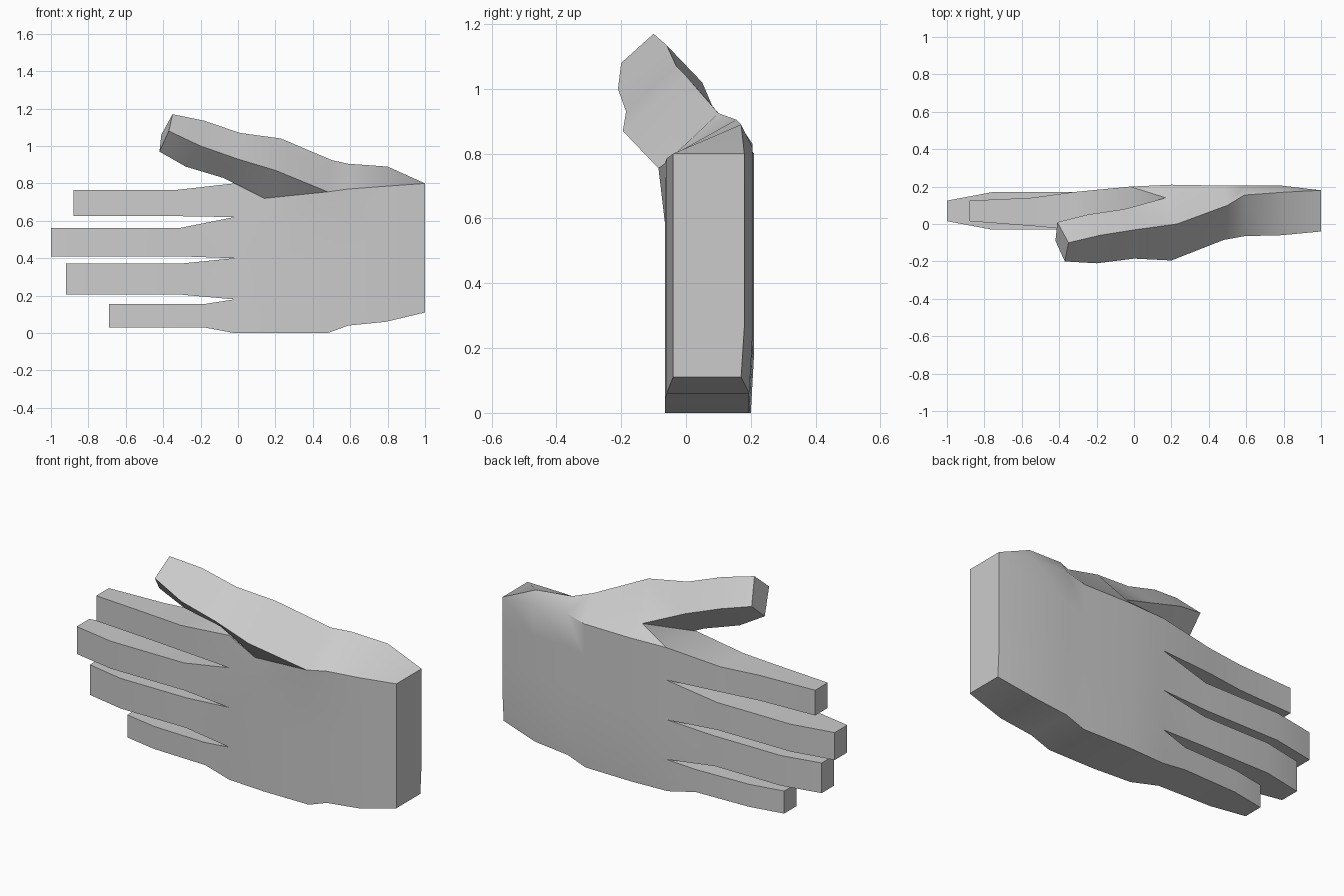
import bpy
import bmesh
from math import radians

cube = bpy.data.objects.get("Cube")
if cube:
    bpy.data.objects.remove(cube, do_unlink=True)

skin = bpy.data.materials.new("light grey")
skin.use_nodes = True
grey = (0.6, 0.6, 0.6, 1)
skin.diffuse_color = grey
skin.node_tree.nodes["Principled BSDF"].inputs["Base Color"].default_value = grey

bm = bmesh.new()


def vert(x, y, z):
    return bm.verts.new((x, y, z))


def face(*verts):
    bm.faces.new(verts)


def bridge(ring_a, ring_b):
    """Join two rings of four corners with side faces."""
    for i in range(4):
        j = (i + 1) % 4
        face(ring_a[i], ring_a[j], ring_b[j], ring_b[i])


def section(x, front, back, low, high):
    """Four corners of a finger cross-section."""
    return [vert(x, front, low), vert(x, front, high),
            vert(x, back, high), vert(x, back, low)]


# Palm columns from knuckles to wrist:
# x, front y, back y, bottom z, front top z, back top z
columns = [
    (-0.02, -0.05, 0.20, 0, 0.80, 0.80),
    (0.2, -0.065, 0.21, 0, 0.76, 0.8),
    (0.48, -0.065, 0.205, 0, 0.755, 0.8),
    (0.59, -0.065, 0.205, 0.04, 0.77, 0.83),
    (0.79, -0.06, 0.205, 0.06, 0.785, 0.82),
    (1, -0.04, 0.18, 0.11, 0.8, 0.8),
]
rows = [0, 0.225, 0.5, 0.775, 1]
front, back = [], []
for x, yf, yb, low, top_f, top_b in columns:
    front.append([vert(x, yf, low + (top_f - low) * t) for t in rows])
    back.append([vert(x, yb - (0.01 if t == 0 else 0), low + (top_b - low) * t)
                 for t in rows])

# Thumb base corners replace the plain top edge of the palm
front[1][-1].co = (0.14, -0.05, 0.72)
front[2][-1].co.y = -0.085

for i in range(len(columns) - 1):
    for j in range(len(rows) - 1):
        face(front[i][j], front[i + 1][j], front[i + 1][j + 1], front[i][j + 1])
        face(back[i][j], back[i][j + 1], back[i + 1][j + 1], back[i + 1][j])
    face(front[i][0], back[i][0], back[i + 1][0], front[i + 1][0])

# Wrist end
for j in range(len(rows) - 1):
    face(front[-1][j], back[-1][j], back[-1][j + 1], front[-1][j + 1])

# Thumb sections from tip to base: upper, front, lower and rear corners
thumb = [
    [(-0.35, -0.1, 1.17), (-0.37, -0.2, 1.08), (-0.42, -0.09, 0.97), (-0.41, 0.01, 1.06)],
    [(-0.18, -0.06, 1.135), (-0.2, -0.21, 1), (-0.28, -0.07, 0.89), (-0.25, 0.05, 1.02)],
    [(0.01, -0.03, 1.07), (0, -0.185, 0.93), (-0.08, -0.04, 0.83), (-0.05, 0.08, 0.95)],
]
rings = [[vert(*p) for p in ring] for ring in thumb]
upper, fore, rear = vert(0.23, 0, 1.04), vert(0.2, -0.195, 0.87), vert(0.17, 0.14, 0.86)
lower = front[1][-1]
rings.append([upper, fore, lower, rear])
for a, b in zip(rings, rings[1:]):
    bridge(a, b)
face(*rings[0])

# Ridge running from the thumb down to the wrist
ridge = [upper, vert(0.5, 0.1, 0.925), vert(0.59, 0.155, 0.905), vert(0.8, 0.17, 0.89)]
ft = [column[-1] for column in front]
bt = [column[-1] for column in back]
face(fore, lower, ft[2])
face(upper, fore, ft[2], ridge[1])
for i in range(1, 3):
    face(ridge[i], ft[i + 1], ft[i + 2], ridge[i + 1])
for i in range(3):
    face(ridge[i], ridge[i + 1], bt[i + 2], bt[i + 1])
face(ridge[3], ft[4], ft[5], bt[5])
face(ridge[3], bt[5], bt[4])

# Web between thumb and first finger
face(upper, bt[1], rear)
face(rear, bt[1], bt[0])
face(rear, bt[0], ft[0], lower)

# Fingers, smallest first: knuckle x, joint x, tip x, low z, high z, joint y pair
fingers = [
    (-0.18, -0.5, -0.69, 0.03, 0.155, -0.02, 0.16),
    (-0.3, -0.7, -0.92, 0.205, 0.372, -0.03, 0.17),
    (-0.31, -0.76, -1, 0.41, 0.562, -0.03, 0.17),
    (-0.33, -0.55, -0.88, 0.625, 0.765, -0.01, 0.14),
]
for k, (knuckle, joint, tip, low, high, yf, yb) in enumerate(fingers):
    root = [front[0][k], front[0][k + 1], back[0][k + 1], back[0][k]]
    parts = [root, section(knuckle, -0.03, 0.17, low, high),
             section(joint, yf, yb, low, high), section(tip, 0.015, 0.125, low, high)]
    for a, b in zip(parts, parts[1:]):
        bridge(a, b)
    face(*parts[-1])

bmesh.ops.recalc_face_normals(bm, faces=bm.faces)
mesh = bpy.data.meshes.new("hand")
bm.to_mesh(mesh)
bm.free()
mesh.materials.append(skin)
hand = bpy.data.objects.new("hand", mesh)
bpy.context.collection.objects.link(hand)

# Smooth shading with crisp edges
bpy.ops.object.select_all(action="DESELECT")
hand.select_set(True)
bpy.context.view_layer.objects.active = hand
bpy.ops.object.shade_smooth_by_angle(angle=radians(35))
